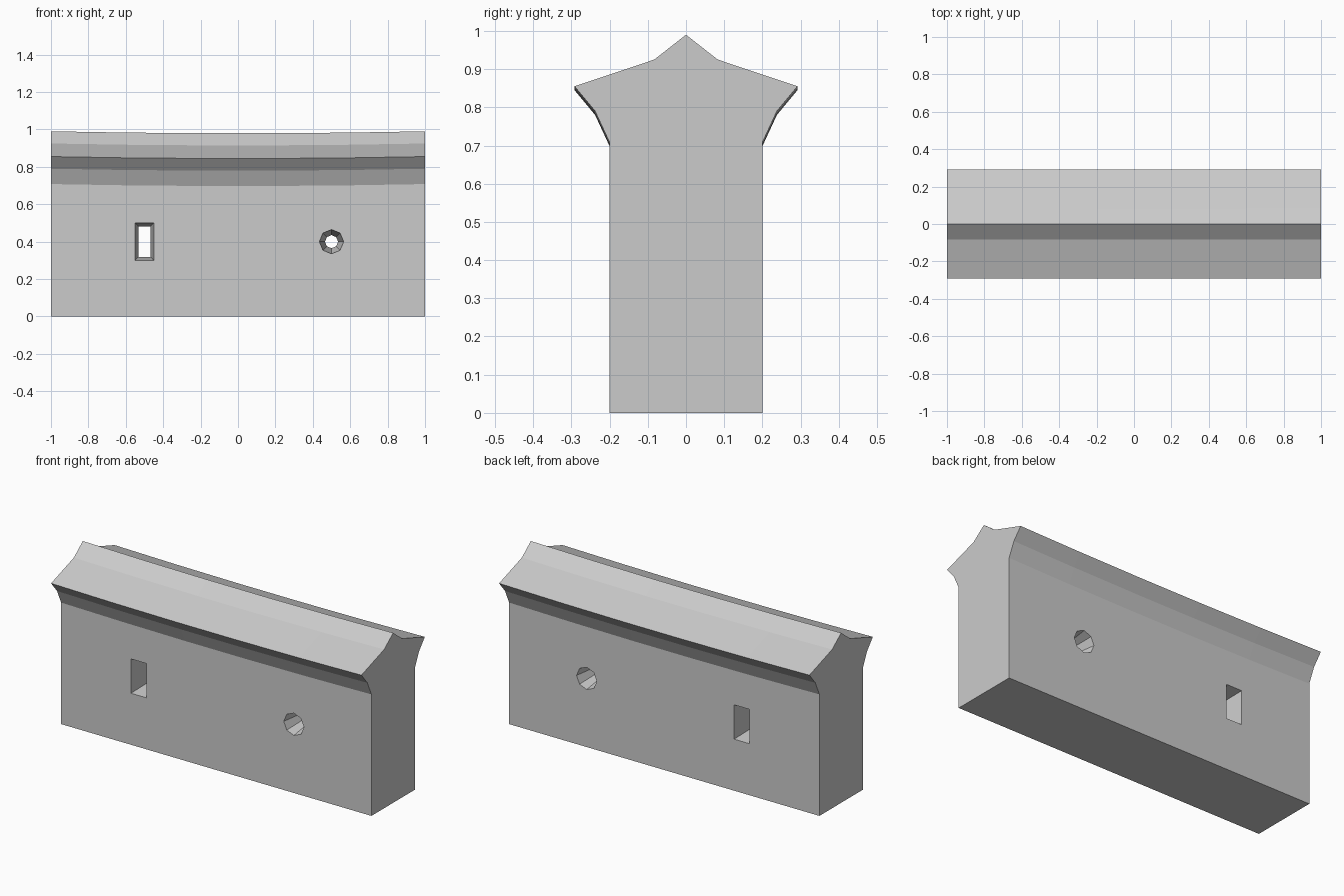
import bpy, bmesh
from math import sin, cos, pi

if "Cube" in bpy.data.objects:
    bpy.data.objects.remove(bpy.data.objects["Cube"])


def loft(name, rings):
    """Closed solid through a list of equal-length point rings."""
    bm = bmesh.new()
    loops = [[bm.verts.new(p) for p in ring] for ring in rings]
    n = len(loops[0])
    for a, b in zip(loops, loops[1:]):
        for i in range(n):
            j = (i + 1) % n
            bm.faces.new((a[i], a[j], b[j], b[i]))
    bm.faces.new(loops[0])
    bm.faces.new(loops[-1])
    bmesh.ops.recalc_face_normals(bm, faces=bm.faces)
    mesh = bpy.data.meshes.new(name)
    bm.to_mesh(mesh)
    bm.free()
    obj = bpy.data.objects.new(name, mesh)
    bpy.context.collection.objects.link(obj)
    return obj


# Wall with flared coping: half profile (y, z), mirrored, swept along x with a slight sag
half = [(0.2, 0), (0.2, 0.708), (0.238, 0.79), (0.292, 0.855), (0.083, 0.925)]
profile = half + [(0, 0.99)] + [(-y, z) for y, z in reversed(half)]


def section(x):
    sag = 0.0105 * (1 - x * x)
    return [(x, y, z - sag if z > 0 else z) for y, z in profile]


wall = loft("wall", [section(x) for x in (-1, -0.6, -0.2, 0.2, 0.6, 1)])


# Openings that narrow towards the middle of the wall
def cut_opening(name, cx, cz, outer, inner):
    e = 1.1  # carry the taper slightly past both wall faces
    wide = [(i[0] + (o[0] - i[0]) * e, i[1] + (o[1] - i[1]) * e)
            for o, i in zip(outer, inner)]
    rings = [[(cx + u, y, cz + v) for u, v in shape]
             for y, shape in ((-0.2 * e, wide), (0, inner), (0.2 * e, wide))]
    cutter = loft(name, rings)
    cutter.hide_render = True
    mod = wall.modifiers.new(name, 'BOOLEAN')
    mod.operation = 'DIFFERENCE'
    mod.solver = 'EXACT'
    mod.object = cutter
    bpy.context.view_layer.objects.active = wall
    bpy.ops.object.modifier_apply(modifier=name)
    bpy.data.objects.remove(cutter)


def rect(w, h):
    return [(-w, -h), (w, -h), (w, h), (-w, h)]


def octagon(r):
    return [(r * cos(i * pi / 4), r * sin(i * pi / 4)) for i in range(8)]


cut_opening("slot_cutter", -0.5, 0.4, rect(0.05, 0.1), rect(0.033, 0.082))
cut_opening("port_cutter", 0.5, 0.4, octagon(0.065), octagon(0.035))
